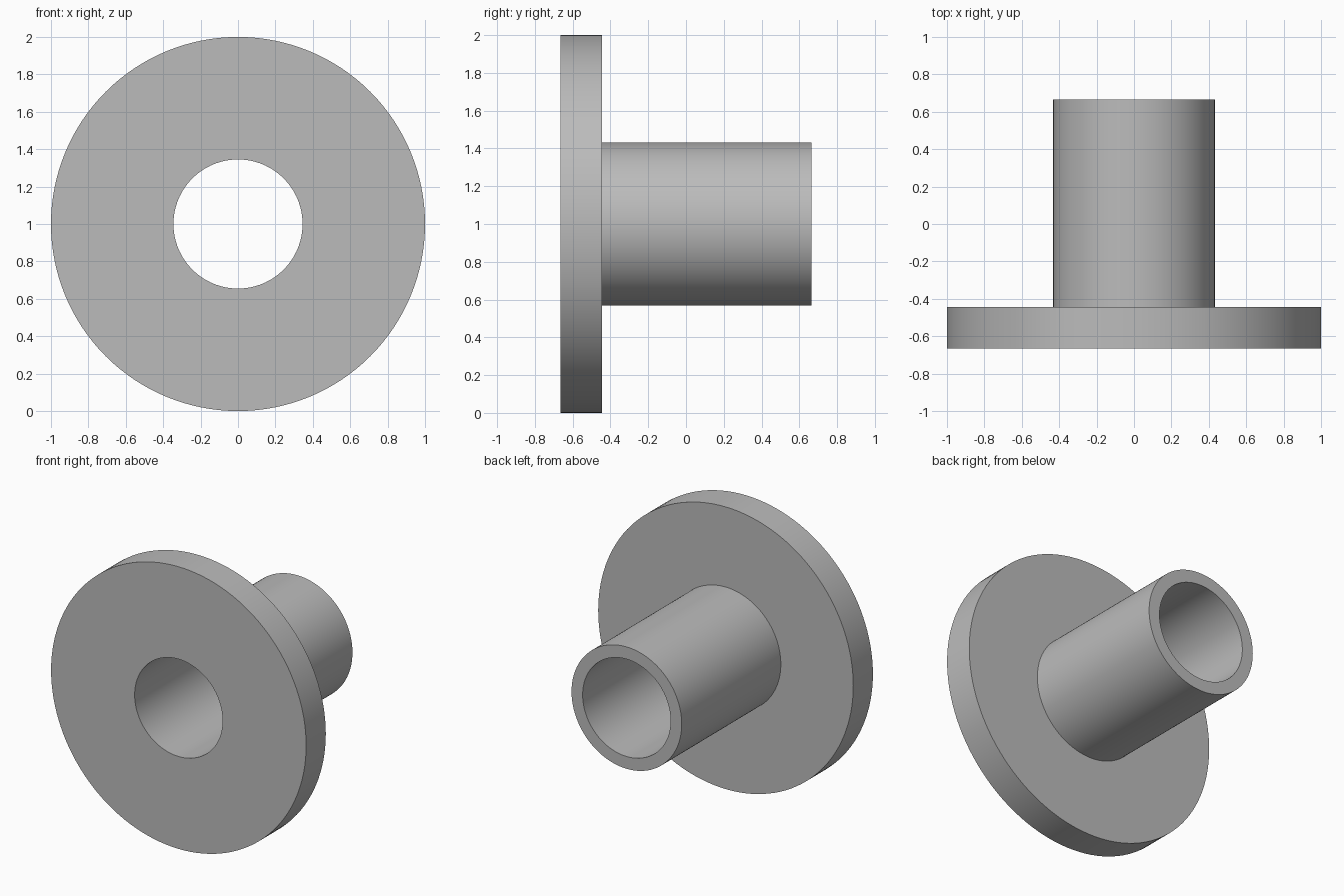
import bpy
import bmesh
from math import cos, sin, tau, radians

SEGMENTS = 128
BORE, TUBE, FLANGE = 0.345, 0.432, 1.0
FRONT, STEP, BACK = -0.665, -0.445, 0.665

cube = bpy.data.objects.get("Cube")
if cube:
    bpy.data.objects.remove(cube, do_unlink=True)

grey = bpy.data.materials.new("plain grey")
grey.use_nodes = True
colour = (0.5, 0.5, 0.5, 1)
grey.diffuse_color = colour
grey.node_tree.nodes["Principled BSDF"].inputs["Base Color"].default_value = colour


def lathe(name, profile, centre_z):
    """Revolve a closed (radius, y) profile around the y direction."""
    bm = bmesh.new()
    rings = [[bm.verts.new((r * cos(tau * i / SEGMENTS), y,
                            centre_z + r * sin(tau * i / SEGMENTS)))
              for i in range(SEGMENTS)] for r, y in profile]
    for k, ring in enumerate(rings):
        following = rings[(k + 1) % len(rings)]
        for i in range(SEGMENTS):
            j = (i + 1) % SEGMENTS
            bm.faces.new((ring[i], ring[j], following[j], following[i]))
    bmesh.ops.recalc_face_normals(bm, faces=bm.faces)
    mesh = bpy.data.meshes.new(name)
    bm.to_mesh(mesh)
    bm.free()
    mesh.materials.append(grey)
    obj = bpy.data.objects.new(name, mesh)
    bpy.context.collection.objects.link(obj)
    return obj


# Flanged sleeve: wide disc at the front, tube behind, bore right through
sleeve = lathe("flanged_sleeve", [
    (BORE, FRONT), (FLANGE, FRONT), (FLANGE, STEP),
    (TUBE, STEP), (TUBE, BACK), (BORE, BACK)], FLANGE)

bpy.ops.object.select_all(action="DESELECT")
sleeve.select_set(True)
bpy.context.view_layer.objects.active = sleeve
bpy.ops.object.shade_smooth_by_angle(angle=radians(30))
